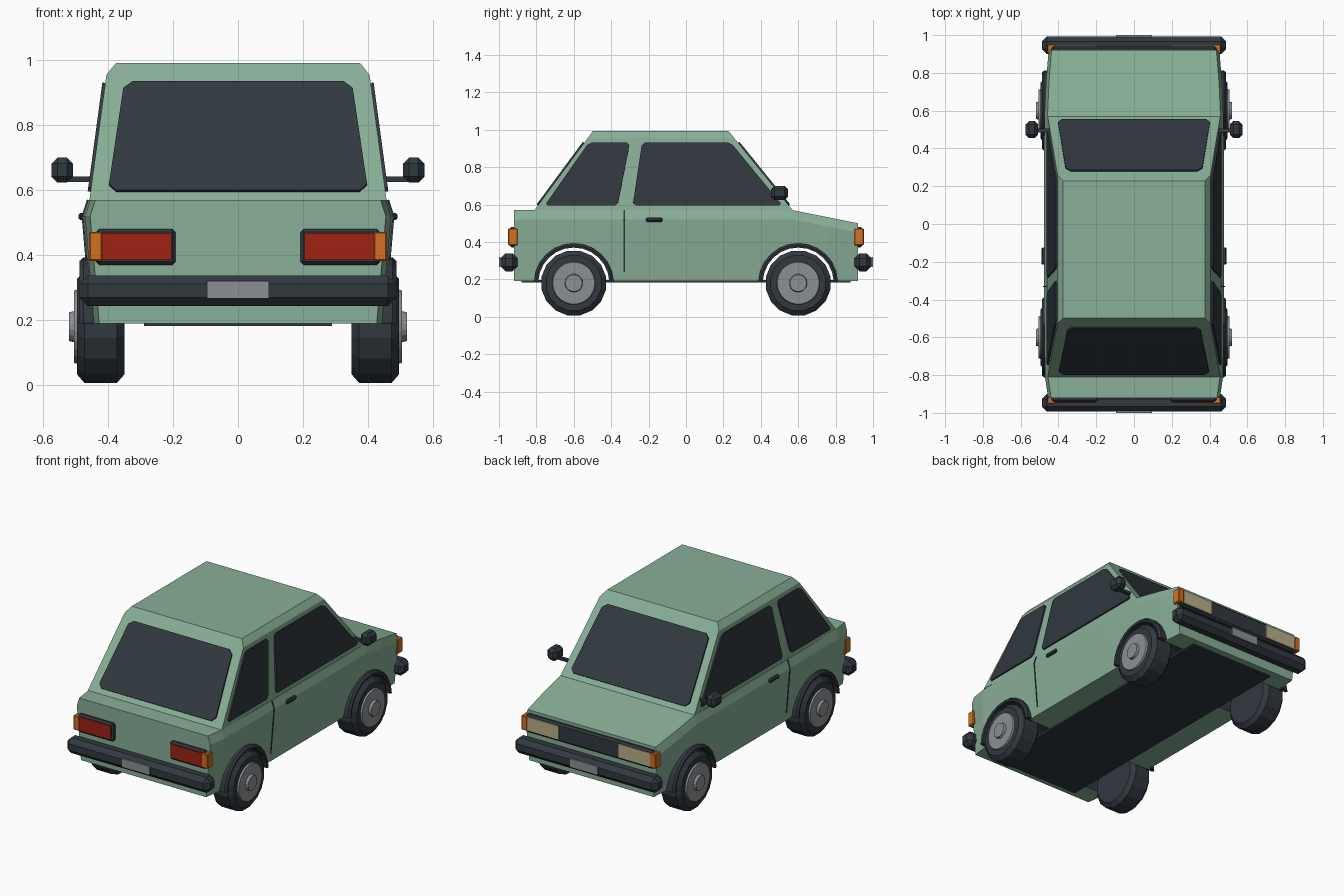
import bpy, bmesh, math
from mathutils import Vector

if "Cube" in bpy.data.objects:
    bpy.data.objects.remove(bpy.data.objects["Cube"], do_unlink=True)


def material(name, r, g, b):
    m = bpy.data.materials.new(name)
    m.use_nodes = True
    m.diffuse_color = (r, g, b, 1)
    node = next(n for n in m.node_tree.nodes if n.type == 'BSDF_PRINCIPLED')
    node.inputs["Base Color"].default_value = (r, g, b, 1)
    node.inputs["Roughness"].default_value = 0.6
    return m


GREEN = material("sage green paint", .25, .43, .31)
DARK = material("dark slate", .03, .04, .05)
GREY = material("light grey metal", .26, .28, .29)
RED = material("red lamp", .35, .016, .006)
ORANGE = material("orange lamp", .65, .16, .014)
CREAM = material("cream lamp", .48, .43, .25)


def finish(name, bm, mat):
    bmesh.ops.recalc_face_normals(bm, faces=bm.faces)
    me = bpy.data.meshes.new(name)
    bm.to_mesh(me)
    bm.free()
    me.materials.append(mat)
    ob = bpy.data.objects.new(name, me)
    bpy.context.scene.collection.objects.link(ob)
    return ob


def loft(name, rings, mat, first_cap=True):
    """Bridge closed rings of points and cap the ends."""
    bm = bmesh.new()
    loops = [[bm.verts.new(p) for p in ring] for ring in rings]
    n = len(loops[0])
    for a, b in zip(loops, loops[1:]):
        for i in range(n):
            j = (i + 1) % n
            bm.faces.new((a[i], a[j], b[j], b[i]))
    if first_cap:
        bm.faces.new(loops[0])
    bm.faces.new(loops[-1])
    return finish(name, bm, mat)


def box(name, lo, hi, mat, bevel=0.0):
    """Box between two corners, in any order, with chamfered edges."""
    bm = bmesh.new()
    bmesh.ops.create_cube(bm, size=1)
    lo, hi = Vector(lo), Vector(hi)
    for v in bm.verts:
        v.co = Vector([(lo[i] + hi[i]) / 2 + v.co[i] * abs(hi[i] - lo[i]) for i in range(3)])
    if bevel:
        bmesh.ops.bevel(bm, geom=bm.edges[:], offset=bevel, segments=1, affect='EDGES')
    return finish(name, bm, mat)


def panel(name, corners, mat, cut=.02, thick=.009):
    """Thin plate with clipped corners, raised away from the car's middle."""
    pts = [Vector(c) for c in corners]
    clipped = []
    for i, p in enumerate(pts):
        for q in (pts[i - 1], pts[(i + 1) % len(pts)]):
            clipped.append(p + (q - p).normalized() * cut)
    normal = (pts[1] - pts[0]).cross(pts[2] - pts[0]).normalized()
    if normal.dot(pts[0] - Vector((0, 0, .5))) < 0:
        normal = -normal
    return loft(name, [clipped, [p + normal * thick for p in clipped]], mat, False)


def disc_rings(profile, y, z, sides):
    """Rings about an axle along x from (x, radius) pairs."""
    steps = [2 * math.pi * (i + .5) / sides for i in range(sides)]
    return [[(x, y + r * math.cos(a), z + r * math.sin(a)) for a in steps] for x, r in profile]


# Lower body: stations along the length (y, half width, top height)
AXLE_Y, AXLE_Z = .6, .18
stations = [(-.92, .455, .57), (-.81, .471, .57), (-.4, .477, .57), (.3, .477, .57),
            (.57, .474, .57), (.75, .466, .534), (.92, .452, .5)]
rings = []
for y, w, top in stations:
    half = [(w - .028, .19), (w, top - .05), (w - .016, top)]
    rings.append([(x, y, z) for x, z in half] + [(-x, y, z) for x, z in reversed(half)])
body = loft("lower_body", rings, GREEN)
body.data.materials.append(DARK)

# Wheel openings cut through the body
for y in (-AXLE_Y, AXLE_Y):
    cutter = loft("arch_cutter", disc_rings([(-.7, .192), (.7, .192)], y, AXLE_Z, 24), GREEN)
    cutter.data.materials.append(DARK)
    for f in cutter.data.polygons:
        f.material_index = 1
    cutter.hide_render = True
    mod = body.modifiers.new("wheel_opening", 'BOOLEAN')
    mod.operation = 'DIFFERENCE'
    mod.solver = 'EXACT'
    mod.object = cutter
    bpy.context.view_layer.update()
    cut_mesh = bpy.data.meshes.new_from_object(
        body.evaluated_get(bpy.context.evaluated_depsgraph_get()))
    body.modifiers.clear()
    body.data = cut_mesh
    bpy.data.objects.remove(cutter, do_unlink=True)

box("underbody", (-.29, -.88, .182), (.29, .88, .196), DARK)


# Cabin: sloped ends and sides, with a chamfer along the roof sides
def rear_y(z):
    return -.81 + .31 * (z - .57) / .42


def front_y(z):
    return .57 - .34 * (z - .57) / .42


def side_x(z):
    return .457 - .052 * (z - .57) / .385


cabin = []
for z, w in ((.57, side_x(.57)), (.955, side_x(.955)), (.992, .375)):
    cabin.append([(-w, rear_y(z), z), (w, rear_y(z), z), (w, front_y(z), z), (-w, front_y(z), z)])
loft("cabin", cabin, GREEN, False)

# Windscreen and rear window
LOW, HIGH = .595, .93
for name, slope, bottom, top in (("windscreen", front_y, .405, .36), ("rear_window", rear_y, .4, .35)):
    panel(name, [(-bottom, slope(LOW), LOW), (bottom, slope(LOW), LOW),
                 (top, slope(HIGH), HIGH), (-top, slope(HIGH), HIGH)], GREY and DARK, .025)

# Parts repeated on both sides
for s, side in ((1, "left"), (-1, "right")):
    # Side windows: lower rear, lower front, upper front, upper rear
    for name, ys in (("front_side_window", (-.285, .515, .24, -.235)),
                     ("rear_side_window", (-.755, -.365, -.3, -.52))):
        zs = (LOW, LOW, HIGH, HIGH)
        panel(f"{side}_{name}", [(s * side_x(z), y, z) for y, z in zip(ys, zs)], DARK, .015)

    # Door seam and handle
    panel(f"{side}_door_seam", [(s * .453, -.333, .24), (s * .453, -.327, .24),
                                (s * .477, -.327, .52), (s * .477, -.333, .52)], DARK, .001, .004)
    panel(f"{side}_upper_door_seam", [(s * .477, -.333, .52), (s * .477, -.327, .52),
                                      (s * .461, -.327, .57), (s * .461, -.333, .57)],
          DARK, .001, .004)
    box(f"{side}_door_handle", (s * .465, -.215, .508), (s * .491, -.125, .53), DARK, .006)

    # Door mirror
    box(f"{side}_mirror_arm", (s * .44, .485, .626), (s * .53, .505, .642), DARK)
    box(f"{side}_mirror", (s * .508, .455, .624), (s * .574, .545, .7), DARK, .018)

    for f, end in ((1, "front"), (-1, "rear")):
        y = f * AXLE_Y
        # Wheel
        tyre = [(.35, .15), (.372, .176), (.473, .176), (.495, .15)]
        hub = [(.49, .117), (.505, .112)]
        cap = [(.5, .05), (.52, .045)]
        for part, profile, mat, sides in (("tyre", tyre, DARK, 16), ("hubcap", hub, GREY, 24),
                                          ("hub_centre", cap, GREY, 16)):
            loft(f"{side}_{end}_{part}",
                 disc_rings([(s * x, r) for x, r in profile], y, AXLE_Z, sides), mat)

        # Wheel arch trim
        arch = []
        for i in range(13):
            a = .05 + (math.pi - .1) * i / 12
            arch.append([(s * x, y + r * math.cos(a), AXLE_Z + r * math.sin(a))
                         for x, r in ((.435, .19), (.484, .19), (.488, .202), (.476, .213), (.435, .213))])
        loft(f"{side}_{end}_arch_trim", arch, DARK)

        # Lamps
        box(f"{side}_{end}_indicator", (s * .418, f * .9, .382), (s * .458, f * .951, .472),
            ORANGE, .004)
        box(f"{side}_{end}_lamp", (s * .205, f * .91, .385), (s * .42, f * .948, .469),
            CREAM if f > 0 else RED)
        if f < 0:
            box(f"{side}_rear_lamp_housing", (s * .192, -.91, .37), (s * .437, -.942, .481), DARK, .01)

# Grille, bumpers and number plates
box("grille", (-.437, .91, .37), (.437, .942, .481), DARK, .01)
for f, end in ((1, "front"), (-1, "rear")):
    box(f"{end}_bumper", (-.488, f * .9, .243), (.488, f * .993, .338), DARK, .027)
    box(f"{end}_plate", (-.095, f * .991, .267), (.095, f * 1.0, .32), GREY)
